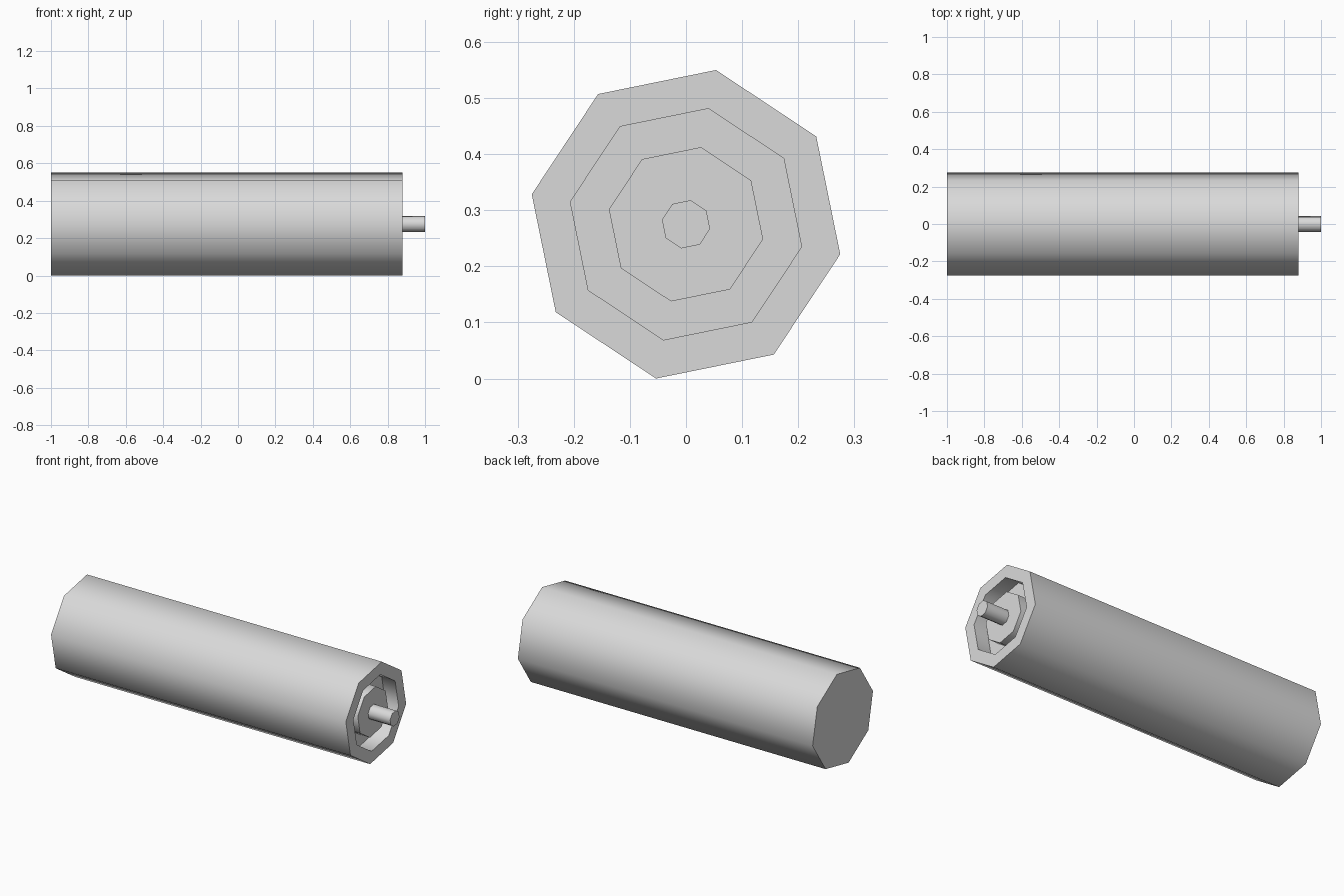
import bpy, bmesh, math

if "Cube" in bpy.data.objects:
    bpy.data.objects.remove(bpy.data.objects["Cube"])

SIDES = 8
TWIST = math.radians(34)   # rotation of the octagon about the long axis
AXIS_Z = 0.275             # height of the long axis

grey = bpy.data.materials.new("light grey")
grey.diffuse_color = (0.7, 0.7, 0.7, 1.0)
grey.use_nodes = True
grey.node_tree.nodes["Principled BSDF"].inputs["Base Color"].default_value = grey.diffuse_color


def lathe(name, profile):
    """Octagonal solid along x from (x, radius) points, capped at both ends."""
    bm = bmesh.new()
    rings = []
    for x, r in profile:
        ring = []
        for i in range(SIDES):
            a = TWIST + 2 * math.pi * i / SIDES
            ring.append(bm.verts.new((x, r * math.cos(a), r * math.sin(a))))
        rings.append(ring)
    for a, b in zip(rings, rings[1:]):
        for i in range(SIDES):
            j = (i + 1) % SIDES
            bm.faces.new((a[i], a[j], b[j], b[i]))
    bm.faces.new(rings[0])
    bm.faces.new(rings[-1])
    bmesh.ops.recalc_face_normals(bm, faces=bm.faces)
    mesh = bpy.data.meshes.new(name)
    bm.to_mesh(mesh)
    bm.free()
    mesh.materials.append(grey)
    obj = bpy.data.objects.new(name, mesh)
    obj.location.z = AXIS_Z
    bpy.context.collection.objects.link(obj)
    # Round the 45 degree side edges, keep the ends crisp
    bpy.ops.object.select_all(action='DESELECT')
    obj.select_set(True)
    bpy.context.view_layer.objects.active = obj
    bpy.ops.object.shade_smooth_by_angle(angle=math.radians(50))
    return obj


# Long casing with a shallow recess in its right end
lathe("casing", [(-1.0, 0.28), (0.88, 0.28), (0.88, 0.21), (0.795, 0.21)])
# Raised hub inside the recess
lathe("hub", [(0.79, 0.14), (0.86, 0.14)])
# Thin shaft sticking out of the hub
lathe("shaft", [(0.85, 0.0437), (1.0, 0.0437)])
